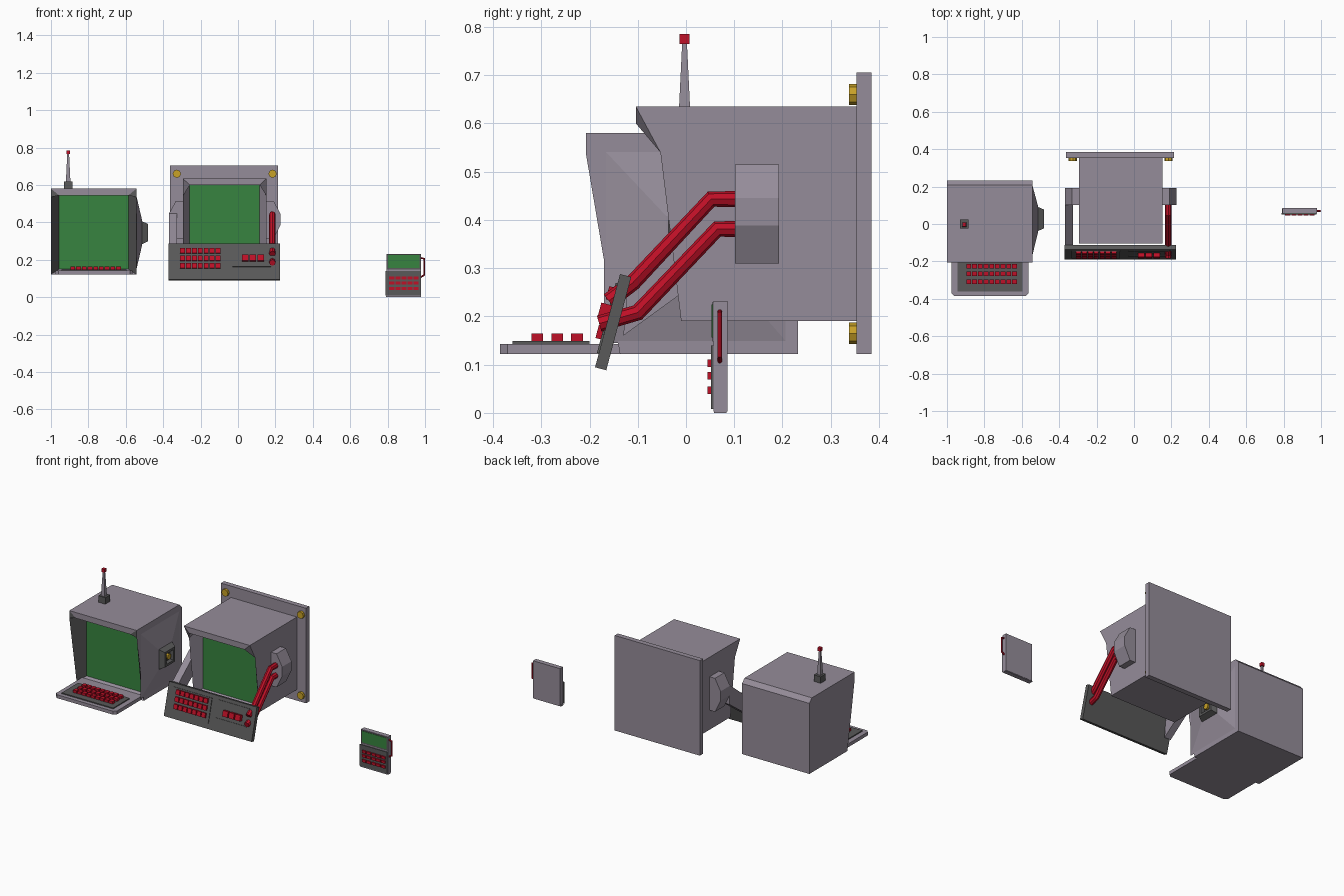
import bpy, bmesh, math
from mathutils import Vector, Matrix

if "Cube" in bpy.data.objects:
    bpy.data.objects.remove(bpy.data.objects["Cube"])


def material(name, rgb):
    m = bpy.data.materials.new(name)
    m.diffuse_color = (*rgb, 1)
    m.use_nodes = True
    m.node_tree.nodes["Principled BSDF"].inputs["Base Color"].default_value = m.diffuse_color
    return m


LILAC = material("lilac grey", (0.30, 0.265, 0.32))
DARK = material("dark grey", (0.1, 0.1, 0.1))
GREEN = material("screen green", (0.038, 0.23, 0.05))
RED = material("red", (0.52, 0.005, 0.02))
YELLOW = material("brass yellow", (0.58, 0.36, 0.02))


def finish(name, bm, *mats):
    bmesh.ops.recalc_face_normals(bm, faces=bm.faces[:])
    me = bpy.data.meshes.new(name)
    bm.to_mesh(me)
    bm.free()
    for m in mats:
        me.materials.append(m)
    ob = bpy.data.objects.new(name, me)
    bpy.context.collection.objects.link(ob)
    return ob


def add_box(bm, lo, hi):
    lo, hi = Vector(lo), Vector(hi)
    mat = Matrix.Translation((lo + hi) / 2) @ Matrix.Diagonal((*(hi - lo), 1))
    bmesh.ops.create_cube(bm, size=1, matrix=mat)


def boxes(name, items, mat):
    bm = bmesh.new()
    for lo, hi in items:
        add_box(bm, lo, hi)
    return finish(name, bm, mat)


def loft(name, rings, mat):
    """Skin a list of equal-length rings and cap both ends."""
    bm = bmesh.new()
    vs = [[bm.verts.new(p) for p in r] for r in rings]
    n = len(vs[0])
    for a, b in zip(vs, vs[1:]):
        for i in range(n):
            bm.faces.new((a[i], a[(i + 1) % n], b[(i + 1) % n], b[i]))
    bm.faces.new(vs[0])
    bm.faces.new(vs[-1])
    return finish(name, bm, mat)


def x_rect(x, cy, cz, hy, hz):
    return [(x, cy + a * hy, cz + b * hz) for a, b in ((-1, -1), (1, -1), (1, 1), (-1, 1))]


def z_rect(z, cx, cy, h):
    return [(cx + a * h, cy + b * h, z) for a, b in ((-1, -1), (1, -1), (1, 1), (-1, 1))]


def cylinder(name, centre, r, depth, axis, mat):
    bm = bmesh.new()
    rot = Vector((0, 0, 1)).rotation_difference(Vector(axis)).to_matrix().to_4x4()
    bmesh.ops.create_cone(bm, cap_ends=True, segments=8, radius1=r, radius2=r, depth=depth,
                          matrix=Matrix.Translation(centre) @ rot)
    return finish(name, bm, mat)


def tube(name, pts, r, mat, sides=8):
    cu = bpy.data.curves.new(name, 'CURVE')
    cu.dimensions = '3D'
    cu.bevel_depth = r
    cu.bevel_resolution = (sides - 4) // 2
    cu.use_fill_caps = True
    sp = cu.splines.new('POLY')
    sp.use_smooth = False
    sp.points.add(len(pts) - 1)
    for p, q in zip(sp.points, pts):
        p.co = (*q, 1)
    cu.materials.append(mat)
    ob = bpy.data.objects.new(name, cu)
    bpy.context.collection.objects.link(ob)
    return ob


def monitor(name, x0, x1, inset, front, lip, back, screen, wall_mat):
    """Box with a sloped front opening, hood lip and recessed screen (yz points)."""
    bm = bmesh.new()
    inner = [lip] + screen
    V = {}
    for s, (xo, xi) in enumerate(((x0, x0 + inset), (x1, x1 - inset))):
        for i, p in enumerate(front + back):
            V["o", i, s] = bm.verts.new((xo, *p))
        for i, p in enumerate(inner):
            V["i", i, s] = bm.verts.new((xi, *p))

    def face(keys, mi=0):
        bm.faces.new([V[k] for k in keys]).material_index = mi

    def across(a, b, mi=0):
        face([(*a, 0), (*a, 1), (*b, 1), (*b, 0)], mi)

    n = len(front + back)
    for s in (0, 1):
        face([("o", i, s) for i in range(n)])
        face([("o", 0, s), ("i", 0, s), ("o", 1, s)], 1)
        face([("i", 0, s), ("i", 1, s), ("o", 1, s)], 1)
        face([("o", 1, s), ("i", 1, s), ("i", 2, s), ("o", 2, s)], 1)
    for i in range(2, n):
        across(("o", i), ("o", (i + 1) % n))
    across(("o", 0), ("i", 0))
    across(("i", 0), ("i", 1))
    across(("i", 1), ("i", 2), 2)
    across(("i", 2), ("o", 2))
    return finish(name, bm, LILAC, wall_mat, GREEN)


def grid_keys(xs, rows, w, h, lo, hi, flat):
    """Key boxes: flat keys rise along z, upright keys stick out along -y."""
    out = []
    for x in xs:
        for r in rows:
            a, b = (x - w / 2, r - h / 2), (x + w / 2, r + h / 2)
            out.append(((*a, lo), (*b, hi)) if flat else ((a[0], lo, a[1]), (b[0], hi, b[1])))
    return out


# Desk terminal
monitor("desk_terminal_body", -1, -0.543, 0.043,
        [(-0.207, 0.58), (-0.207, 0.535), (-0.137, 0.122)], (-0.207, 0.545),
        [(0.232, 0.122), (0.232, 0.555), (0.208, 0.58)], [(-0.1, 0.545), (-0.1, 0.15)], DARK)
loft("desk_terminal_side_bulge", [x_rect(-0.544, 0.02, 0.345, 0.19, 0.2),
                                  x_rect(-0.512, 0.025, 0.345, 0.066, 0.063)], LILAC)
loft("side_socket", [x_rect(-0.513, 0.027, 0.345, 0.064, 0.061), x_rect(-0.48, 0.027, 0.345, 0.05, 0.046),
                     x_rect(-0.48, 0.027, 0.345, 0.034, 0.032),
                     x_rect(-0.505, 0.027, 0.345, 0.034, 0.032)], DARK)
cylinder("socket_pin", (-0.495, 0.027, 0.345), 0.018, 0.02, (1, 0, 0), YELLOW)
tray = [(-0.975, -0.12), (-0.975, -0.37), (-0.96, -0.385), (-0.578, -0.385), (-0.563, -0.37), (-0.563, -0.12)]
loft("keyboard_tray", [[(x, y, z) for x, y in tray] for z in (0.122, 0.143)], LILAC)
boxes("keyboard_plate", [((-0.945, -0.36, 0.143), (-0.595, -0.2, 0.149))], DARK)
boxes("keyboard_keys", grid_keys([-0.883 + 0.0305 * i for i in range(9)], (-0.308, -0.267, -0.226),
                                 0.025, 0.024, 0.148, 0.165, True), RED)
boxes("antenna_base", [((-0.931, -0.024, 0.58), (-0.884, 0.024, 0.62))], DARK)
loft("antenna_mast", [z_rect(0.62, -0.908, -0.003, 0.012), z_rect(0.766, -0.908, -0.003, 0.005)], LILAC)
boxes("antenna_tip", [((-0.918, -0.013, 0.765), (-0.898, 0.007, 0.785))], RED)

# Wall terminal
boxes("wall_plate", [((-0.363, 0.353, 0.122), (0.215, 0.384, 0.705))], LILAC)
for x in (-0.327, 0.185):
    for z in (0.165, 0.66):
        cylinder("wall_bolt", (x, 0.347, z), 0.022, 0.018, (0, 1, 0), YELLOW)
monitor("wall_terminal_body", -0.295, 0.153, 0.037,
        [(-0.104, 0.635), (-0.053, 0.54), (-0.01, 0.19)], (-0.104, 0.6),
        [(0.355, 0.19), (0.355, 0.635)], [(0.03, 0.6), (0.03, 0.21)], LILAC)
pod = [(0.15, 0.515), (0.19, 0.515), (0.228, 0.445), (0.228, 0.388), (0.19, 0.31), (0.15, 0.31)]
loft("right_pod", [[(x, y, z) for x, z in pod] for y in (0.102, 0.193)], LILAC)
loft("left_pod", [[(-0.142 - x, y, z) for x, z in pod] for y in (0.102, 0.193)], LILAC)

# Left solid arm and right pair of red tubes hold the control panel
arm = [(0.104, 0.45), (0.104, 0.33), (-0.13, 0.16), (-0.12, 0.27)]
loft("left_arm", [[(x, y, z) for y, z in arm] for x in (-0.368, -0.325)], LILAC)
tube("upper_red_tube", [(0.184, *p) for p in ((0.11, 0.443), (0.052, 0.443), (-0.11, 0.27), (-0.16, 0.232))], 0.017, RED)
tube("lower_red_tube", [(0.184, *p) for p in ((0.11, 0.381), (0.065, 0.381), (-0.1, 0.208), (-0.18, 0.185))], 0.017, RED)

# Tilted control panel, modelled upright around its own centre
tilt = Matrix.Translation((-0.074, -0.151, 0.188)) @ Matrix.Rotation(math.radians(-15), 4, 'X')
parts = [
    boxes("control_panel", [((-0.298, -0.012, -0.1), (0.298, 0.012, 0.1))], DARK),
    boxes("panel_key_frame", [((-0.26, -0.016, -0.07), (0.0, -0.011, 0.078))], DARK),
    boxes("panel_keys", grid_keys([-0.222 + 0.0315 * i for i in range(7)], (-0.027, 0.015, 0.056),
                                  0.026, 0.028, -0.027, -0.012, False), RED),
    boxes("panel_buttons", grid_keys((0.112, 0.154, 0.196), (0.016,), 0.035, 0.034, -0.034, -0.01, False), RED),
    boxes("panel_trim", [((0.045, -0.016, 0.074), (0.26, -0.011, 0.08)),
                         ((0.045, -0.016, -0.03), (0.25, -0.011, -0.024))], DARK),
]
for ob in parts:
    ob.data.transform(tilt)

# Hand unit
boxes("hand_unit_body", [((0.795, 0.057, 0.003), (0.978, 0.086, 0.232))], LILAC)
boxes("hand_unit_bezel", [((0.797, 0.055, 0.148), (0.976, 0.058, 0.23))], DARK)
boxes("hand_unit_screen", [((0.803, 0.053, 0.156), (0.97, 0.056, 0.225))], GREEN)
boxes("hand_unit_key_plate", [((0.789, 0.052, 0.008), (0.976, 0.058, 0.14))], DARK)
boxes("hand_unit_keys", grid_keys([0.822 + 0.0325 * i for i in range(5)], (0.047, 0.077, 0.103),
                                  0.027, 0.016, 0.045, 0.053, False), RED)
boxes("hand_unit_foot", [((0.79, 0.058, 0.0), (0.978, 0.084, 0.006))], LILAC)
tube("hand_unit_grip", [(0.974, 0.07, 0.21), (0.995, 0.07, 0.206), (0.995, 0.07, 0.118), (0.974, 0.07, 0.106)], 0.005, RED)
